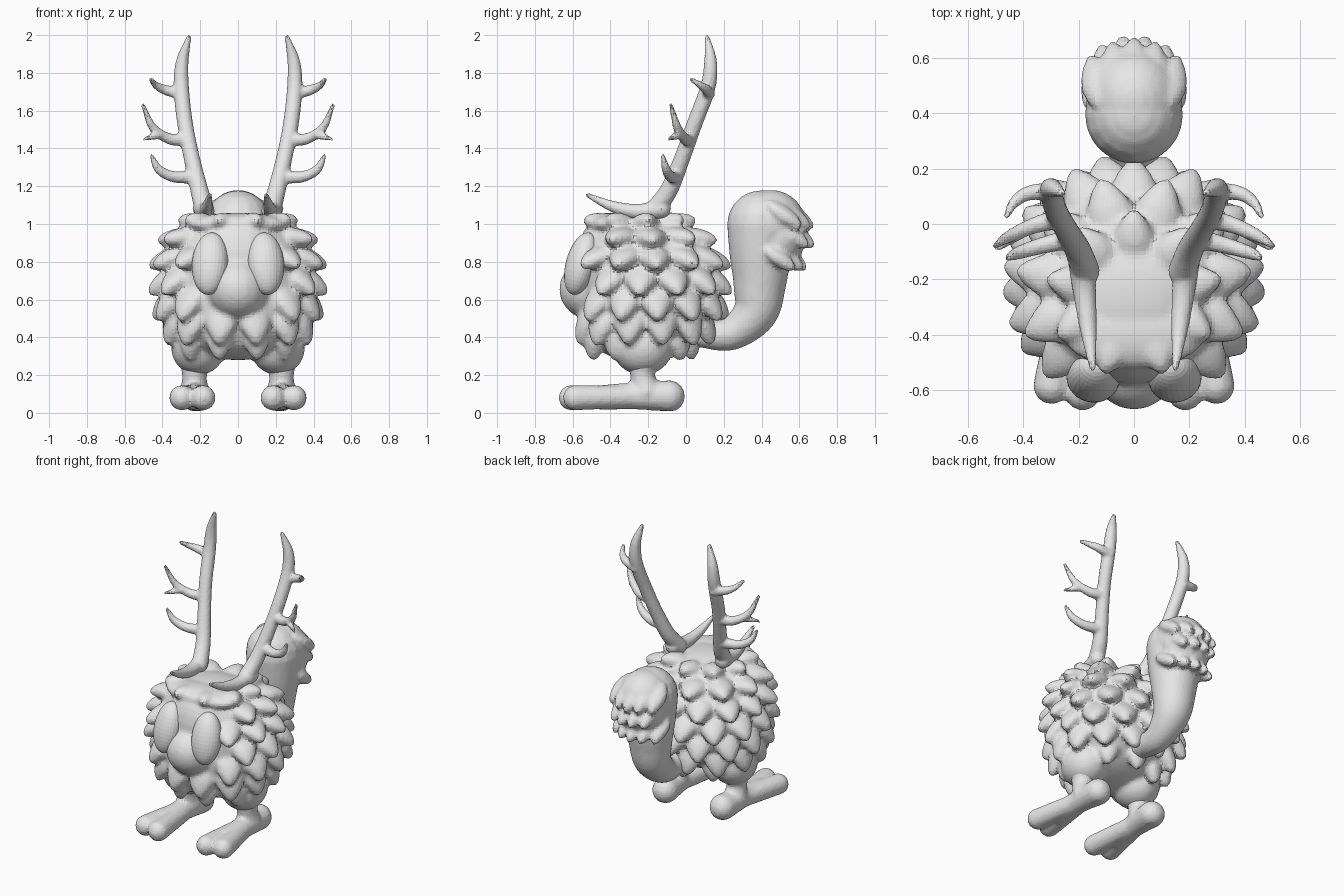
import bpy, bmesh
from math import sin, cos, pi, radians
from mathutils import Vector, Matrix

cube = bpy.data.objects.get("Cube")
if cube:
    bpy.data.objects.remove(cube)

grey = bpy.data.materials.new("plain grey")
grey.use_nodes = True
grey.diffuse_color = (0.8, 0.8, 0.8, 1)
grey.node_tree.nodes["Principled BSDF"].inputs["Base Color"].default_value = (0.8, 0.8, 0.8, 1)


def ball(bm, centre, radii, rot=Matrix(), seg=20, rings=14):
    """Ellipsoid added to a mesh."""
    m = Matrix.Translation(centre) @ rot @ Matrix.Diagonal((*radii, 1))
    bmesh.ops.create_uvsphere(bm, u_segments=seg, v_segments=rings, radius=1, matrix=m)


def sweep(bm, points, steps=6, sides=16):
    """Round limb through (x, y, z, radius) points, along a smooth spline."""
    pts = [Vector(p) for p in points]
    ends = (pts[0], pts[-1])
    pts = [2 * pts[0] - pts[1]] + pts + [2 * pts[-1] - pts[-2]]
    path = []
    for a, b, c, d in zip(pts, pts[1:], pts[2:], pts[3:]):
        for t in (i / steps for i in range(steps)):
            path.append(0.5 * (2 * b + (c - a) * t + (2 * a - 5 * b + 4 * c - d) * t * t
                               + (3 * b - a - 3 * c + d) * t ** 3))
    path.append(ends[1])
    side = (path[1] - path[0]).xyz.orthogonal()
    loops = []
    for i, p in enumerate(path):
        tangent = (path[min(i + 1, len(path) - 1)] - path[max(i - 1, 0)]).xyz.normalized()
        side = (side - tangent * side.dot(tangent)).normalized()
        up = tangent.cross(side)
        angles = [2 * pi * k / sides for k in range(sides)]
        loops.append([bm.verts.new(p.xyz + (side * cos(a) + up * sin(a)) * p.w) for a in angles])
    for low, high in zip(loops, loops[1:]):
        for k in range(sides):
            j = (k + 1) % sides
            bm.faces.new((low[k], low[j], high[j], high[k]))
    bm.faces.new(loops[0][::-1])
    bm.faces.new(loops[-1])
    for p in ends:
        ball(bm, p.xyz, (p.w,) * 3, seg=16, rings=10)


def scale_leaf(bm, centre, axis, normal, length, width, thick):
    """Flattened teardrop whose tip points along axis."""
    axis = axis.normalized()
    side = axis.cross(normal).normalized()
    up = side.cross(axis)
    frame = Matrix((side * width, axis * length, up * thick)).transposed()
    for v in bmesh.ops.create_uvsphere(bm, u_segments=14, v_segments=10, radius=1)["verts"]:
        if v.co.y > 0:
            v.co.x *= 1 - 0.45 * v.co.y
        v.co = frame @ v.co + centre


def finish(bm, name, voxel=0, smooth=2, mirror=False):
    """Turn the mesh into an object, fused into one skin when voxel is set."""
    me = bpy.data.meshes.new(name)
    bm.to_mesh(me)
    bm.free()
    me.materials.append(grey)
    ob = bpy.data.objects.new(name, me)
    bpy.context.collection.objects.link(ob)
    if voxel:
        r = ob.modifiers.new("Fuse", "REMESH")
        r.mode = "VOXEL"
        r.voxel_size = voxel
        s = ob.modifiers.new("Soften", "SMOOTH")
        s.factor = 0.5
        s.iterations = smooth
    if mirror:
        m = ob.modifiers.new("Mirror", "MIRROR")
        m.use_mirror_merge = False


# Body core: slightly squared ellipsoid whose top and bottom curl forward
CENTRE = Vector((0, -0.195, 0.67))
RADII = Vector((0.385, 0.355, 0.39))


def core_point(d):
    k = sum(abs(c) ** 2.3 for c in d) ** (1 / 2.3)
    p = Vector([a * b / k for a, b in zip(d, RADII)])
    p.y -= 0.5 * p.z ** 2
    return CENTRE + p


bm = bmesh.new()
for v in bmesh.ops.create_uvsphere(bm, u_segments=48, v_segments=32, radius=1)["verts"]:
    v.co = core_point(v.co.normalized())

# Staggered rows of scales, leaving the face bare
rows = ((34, 9), (51, 11), (68, 13), (85, 13), (102, 13), (119, 12), (135, 9))
for row, (polar, count) in enumerate(rows):
    th = radians(polar)
    for i in range(count):
        ph = 2 * pi * (i + 0.5 * (row % 2)) / count + pi / 2
        d = Vector((sin(th) * cos(ph), sin(th) * sin(ph), cos(th)))
        p = core_point(d)
        if p.y < -0.4 and abs(p.x) < 0.22 and 0.5 < p.z < 0.98:
            continue
        n = Vector([a / b for a, b in zip(d, RADII)]).normalized()
        down = (n * n.z - Vector((0, 0, 1))).normalized()
        size = 0.85 if row in (0, 6) else 1
        scale_leaf(bm, p, down * 0.75 + n * 0.72, n, 0.122 * size, 0.088 * size, 0.05)

# Face, snout, brow and haunches fused into the body
ball(bm, (0, -0.42, 0.80), (0.24, 0.16, 0.25))
ball(bm, (0, -0.49, 0.655), (0.165, 0.182, 0.165))
ball(bm, (0, -0.40, 1.00), (0.26, 0.125, 0.06))
for s in (-1, 1):
    ball(bm, (s * 0.21, -0.23, 0.345), (0.145, 0.16, 0.145))
finish(bm, "scaly_body", 0.015, 5)

# Eyes
bm = bmesh.new()
tilt = Matrix.Rotation(0.25, 4, "Z") @ Matrix.Rotation(-0.28, 4, "X")
ball(bm, (0.148, -0.555, 0.79), (0.097, 0.08, 0.17), tilt, 28, 20)
finish(bm, "eyes", mirror=True)

# Feet with ankle, heel and two toes
bm = bmesh.new()
sweep(bm, [(0.225, -0.22, 0.30, 0.10), (0.23, -0.23, 0.20, 0.066), (0.23, -0.21, 0.11, 0.08)])
sweep(bm, [(0.22, -0.09, 0.088, 0.085), (0.23, -0.25, 0.09, 0.073), (0.24, -0.45, 0.082, 0.066)])
sweep(bm, [(0.215, -0.3, 0.085, 0.06), (0.185, -0.608, 0.08, 0.067)])
sweep(bm, [(0.245, -0.3, 0.085, 0.06), (0.298, -0.585, 0.08, 0.067)])
for v in bm.verts:
    v.co.z = max(v.co.z, 0.01)
finish(bm, "feet", 0.014, 3, True)

# Antlers: main beam, brow tine and side tines
bm = bmesh.new()
sweep(bm, [(0.175, -0.17, 1.07, 0.052), (0.205, -0.09, 1.18, 0.048), (0.245, -0.02, 1.35, 0.043),
           (0.28, 0.045, 1.53, 0.042), (0.30, 0.115, 1.72, 0.041), (0.295, 0.13, 1.86, 0.034),
           (0.26, 0.112, 1.988, 0.014)])
sweep(bm, [(0.19, -0.13, 1.08, 0.05), (0.178, -0.25, 1.065, 0.042),
           (0.165, -0.38, 1.09, 0.031), (0.15, -0.52, 1.152, 0.013)])
sweep(bm, [(0.22, -0.05, 1.25, 0.037), (0.34, -0.08, 1.25, 0.030),
           (0.42, -0.105, 1.29, 0.024), (0.457, -0.122, 1.36, 0.012)])
sweep(bm, [(0.265, 0.02, 1.45, 0.037), (0.36, -0.005, 1.45, 0.030),
           (0.45, -0.045, 1.51, 0.023), (0.503, -0.08, 1.63, 0.011)])
sweep(bm, [(0.41, -0.03, 1.475, 0.025), (0.495, -0.09, 1.45, 0.011)])
sweep(bm, [(0.30, 0.12, 1.69, 0.033), (0.385, 0.11, 1.71, 0.027), (0.435, 0.075, 1.735, 0.02),
           (0.46, 0.03, 1.765, 0.012)])
finish(bm, "antlers", 0.01, 3, True)

# Bushy tail with overlapping rows of tufts facing back
bm = bmesh.new()
sweep(bm, [(0, 0.08, 0.42, 0.075), (0, 0.235, 0.418, 0.088), (0, 0.365, 0.53, 0.118),
           (0, 0.39, 0.68, 0.14), (0, 0.393, 0.84, 0.163), (0, 0.395, 1.0, 0.178)], sides=28)
ball(bm, (0, 0.45, 1.0), (0.174, 0.185, 0.18))
ball(bm, (0, 0.50, 0.93), (0.166, 0.13, 0.17))
for z, y, shift in ((1.06, 0.575, 0), (0.96, 0.585, 0.5), (0.84, 0.54, 0)):
    for i in range(-2, 3):
        x = (i + shift) * 0.066
        if abs(x) < 0.15:
            out = Vector((x * 1.5, 0.8, -0.6))
            base = Vector((x, y - 3.5 * x * x, z - 0.01))
            scale_leaf(bm, base, out, Vector((x * 2, 0.6, 0.8)), 0.125, 0.066, 0.045)
finish(bm, "tail", 0.014, 3)
